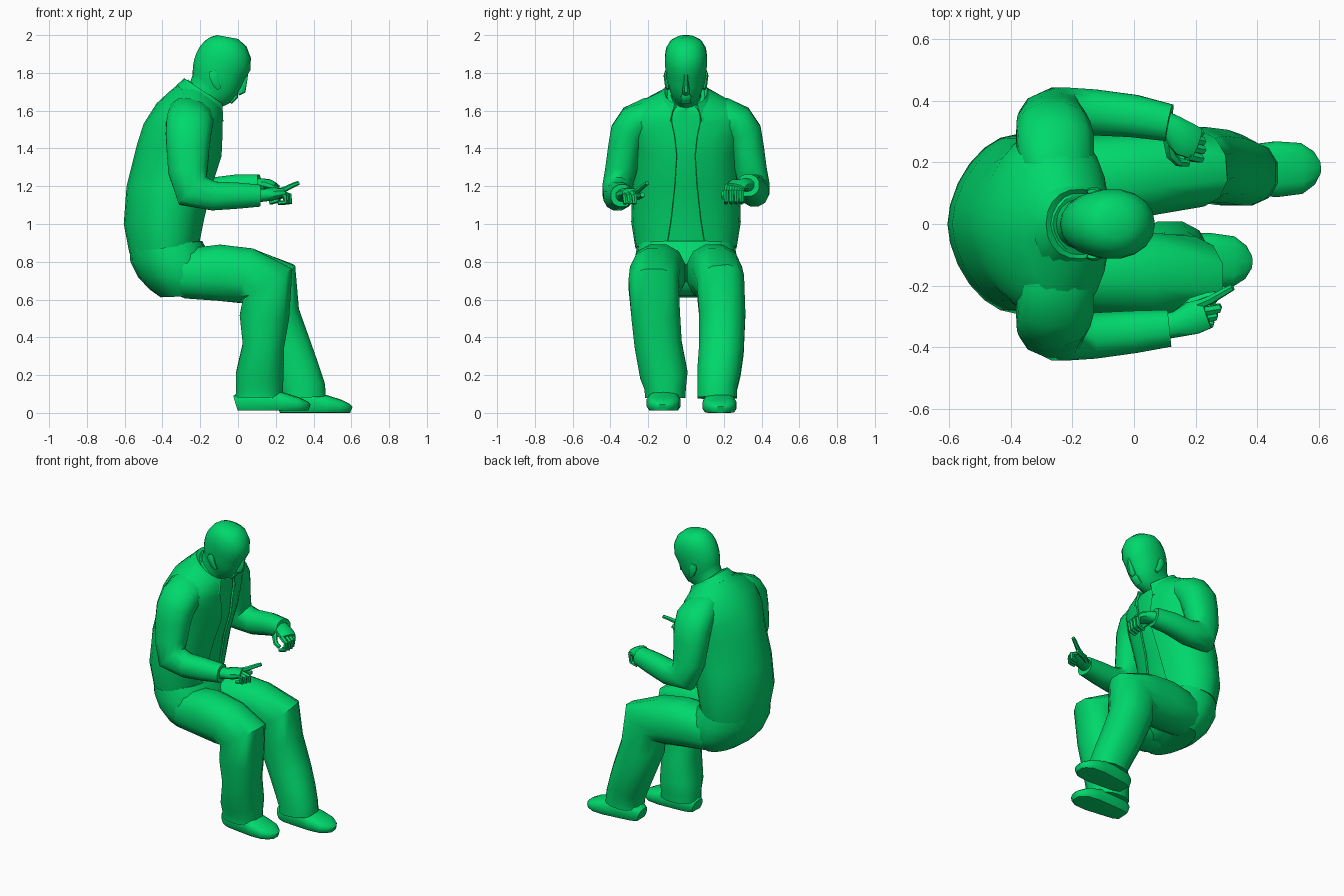
import bpy, bmesh, math
from mathutils import Vector

green = bpy.data.materials.new("green")
green.diffuse_color = (0.0, 0.69, 0.15, 1)


def skin(name, rings, closed=True, thick=0.0, angle=38):
    """Bridge a list of equal-length rings into one mesh object."""
    bm = bmesh.new()
    rows = [[bm.verts.new(p) for p in r] for r in rings]
    n = len(rows[0])
    for a, b in zip(rows, rows[1:]):
        for i in range(n if closed else n - 1):
            j = (i + 1) % n
            bm.faces.new((a[i], a[j], b[j], b[i]))
    if closed:
        bm.faces.new(rows[0])
        bm.faces.new(rows[-1])
    bmesh.ops.recalc_face_normals(bm, faces=bm.faces)
    if thick:
        bmesh.ops.solidify(bm, geom=bm.faces[:], thickness=thick)
    mesh = bpy.data.meshes.new(name)
    bm.to_mesh(mesh)
    bm.free()
    ob = bpy.data.objects.new(name, mesh)
    bpy.context.collection.objects.link(ob)
    mesh.materials.append(green)
    bpy.ops.object.select_all(action='DESELECT')
    ob.select_set(True)
    bpy.context.view_layer.objects.active = ob
    bpy.ops.object.shade_smooth_by_angle(angle=math.radians(angle))
    return ob


def power(v, e):
    return math.copysign(abs(v) ** e, v)


def tube(name, path, n=12, e=0.9, floor=None, angle=45):
    """Tube through (x, y, z, side radius, up radius) stations."""
    pts = [Vector(p[:3]) for p in path]
    rings = []
    for i, p in enumerate(path):
        a = (pts[i] - pts[max(i - 1, 0)]).normalized()
        b = (pts[min(i + 1, len(pts) - 1)] - pts[i]).normalized()
        t = (a + b).normalized()
        side = (Vector((0, 1, 0)) - t * t.y).normalized()
        up = t.cross(side)
        ring = []
        for k in range(n):
            w = 2 * math.pi * (k + 0.5) / n
            v = pts[i] + side * p[3] * power(math.cos(w), e) + up * p[4] * power(math.sin(w), e)
            if floor is not None:
                v.z = max(v.z, floor)
            ring.append(v)
        rings.append(ring)
    return skin(name, rings, angle=angle)


def slices(rows, n=20, e=0.9, back=None, inset=0.0, gaps=False):
    """Tilted slices (x back, z back, x front, z front, half width[, front gap])."""
    rings = []
    for r in rows:
        xb, zb, xf, zf, hw = r[:5]
        xb, xf, hw = xb + inset, xf - inset, hw - inset
        a0 = math.asin(min(1, (r[5] / hw) ** (1 / e))) if gaps else 0
        ring = []
        for k in range(n):
            w = a0 + (2 * math.pi - 2 * a0) * k / (n - 1 if gaps else n)
            q = back if back and math.cos(w) < 0 else e
            f = (1 + power(math.cos(w), q)) / 2
            ring.append((xb + (xf - xb) * f, hw * power(math.sin(w), q), zb + (zf - zb) * f))
        rings.append(ring)
    return rings


# open jacket over a closed shirt
torso = [(-.575, .845, -.195, .90, .268, .10), (-.605, 1.0, -.175, 1.02, .29, .08),
         (-.59, 1.2, -.135, 1.2, .285, .06), (-.535, 1.42, -.085, 1.36, .285, .05),
         (-.50, 1.53, -.08, 1.46, .31, .06), (-.43, 1.64, -.078, 1.53, .31, .075),
         (-.365, 1.70, -.078, 1.575, .25, .08), (-.285, 1.765, -.075, 1.61, .12, .06)]
skin("jacket", slices(torso, 23, back=1.15, gaps=True), closed=False, thick=0.012)
skin("shirt", slices(torso, back=1.15, inset=0.022))
collar = [(-.265, 1.755, -.085, 1.61, .10, .05), (-.285, 1.772, -.07, 1.63, .113, .06),
          (-.325, 1.735, -.062, 1.53, .16, .085)]
skin("collar", slices(collar, 17, gaps=True), closed=False, thick=0.012)

# head and neck
head = [(-.28, 1.66, -.11, 1.56, .085), (-.25, 1.76, -.105, 1.615, .08),
        (-.24, 1.79, -.075, 1.625, .08), (-.24, 1.81, -.038, 1.642, .088),
        (-.238, 1.84, -.005, 1.68, .10), (-.232, 1.87, .018, 1.72, .106),
        (-.22, 1.905, .036, 1.765, .111), (-.205, 1.935, .066, 1.815, .114),
        (-.178, 1.968, .068, 1.88, .107), (-.145, 1.99, .045, 1.94, .085),
        (-.11, 2.0, .0, 1.98, .045)]
skin("head", slices(head, 18, e=0.95), angle=50)
tube("nose", [(.045, 0, 1.80, .010, .010), (.03, 0, 1.755, .013, .020),
              (.018, 0, 1.708, .021, .026), (.0, 0, 1.69, .018, .014)], 8)
tube("mouth", [(-.005, 0, 1.69, .018, .006), (-.012, 0, 1.675, .03, .014),
               (-.024, 0, 1.658, .028, .010), (-.04, 0, 1.642, .03, .010)], 8)
for s, side in ((1, "left"), (-1, "right")):
    tube(side + "_ear", [(-.10, s * .096, 1.715, .008, .012), (-.115, s * .102, 1.74, .011, .02),
                         (-.13, s * .107, 1.785, .012, .026), (-.135, s * .105, 1.81, .007, .018)], 8)

# trousers
hips = [(-.575, .87, -.19, .91, .258), (-.57, .80, -.14, .82, .272),
        (-.53, .72, -.12, .72, .268), (-.47, .655, -.15, .66, .24), (-.41, .612, -.2, .62, .2)]
skin("trouser_seat", slices(hips, back=1.05, e=0.8))
legs = {"left": (1, [(.178, .182, .685, .13, .16), (.19, .192, .52, .126, .14),
                     (.265, .187, .33, .122, .132), (.31, .175, .22, .118, .126),
                     (.342, .165, .13, .108, .124), (.345, .165, .08, .108, .124)]),
        "right": (-1, [(.157, -.172, .682, .136, .158), (.14, -.16, .51, .133, .135),
                       (.135, -.147, .36, .129, .113), (.115, -.117, .2, .13, .13),
                       (.113, -.11, .13, .113, .128), (.112, -.11, .08, .11, .128)])}
for side, (s, shin) in legs.items():
    thigh = [(-.38, s * .125, .735, .10, .09), (-.28, s * .132, .737, .137, .135),
             (-.1, s * .147, .742, .147, .153), (.045, s * .163, .726, .138, .152)]
    tube(side + "_trouser_leg", thigh + shin, 12, 0.85)

# shoes: x from heel, half width, height
shoe = [(0, .05, .08), (.04, .07, .11), (.15, .082, .125), (.25, .092, .095),
        (.33, .084, .07), (.37, .055, .05), (.387, .025, .035)]
for side, x0, y0, y1, z0 in (("left", .212, .17, .182, .0), ("right", -.01, -.108, -.125, .012)):
    tube(side + "_shoe", [(x0 + x, y0 + (y1 - y0) * x / .39, z0 + h * .42, w, h * .58)
                          for x, w, h in shoe], 14, 0.75, floor=z0)

# sleeves, the left forearm held a little higher
for s, side, lift, yw in ((1, "left", .055, .328), (-1, "right", 0, .338)):
    tube(side + "_sleeve", [
        (-.23, s * .08, 1.61, .06, .09), (-.25, s * .19, 1.58, .088, .122),
        (-.255, s * .265, 1.54, .10, .128), (-.262, s * .305, 1.48, .10, .124),
        (-.265, s * .325, 1.40, .091, .117), (-.265, s * .345, 1.28, .086, .108),
        (-.24, s * .365, 1.175 + lift * .1, .081, .105),
        (-.13, s * .362, 1.148 + lift * .4, .077, .079),
        (.0, s * .35, 1.15 + lift * .8, .071, .071),
        (.115, s * yw, 1.15 + lift, .062, .06)], 12, angle=50)


def finger(name, pts, r=.016):
    tube(name, [(*p, r * (1 - .1 * i), r * (1 - .1 * i)) for i, p in enumerate(pts)], 6, 1)


# right hand, index finger pointing
tube("right_palm", [(.09, -.335, 1.15, .042, .037), (.14, -.325, 1.153, .044, .034),
                    (.19, -.305, 1.16, .056, .034), (.235, -.29, 1.165, .052, .024)], 10)
finger("right_index_finger", [(.21, -.262, 1.17), (.25, -.245, 1.185), (.29, -.222, 1.205), (.32, -.205, 1.217)])
for i, y in enumerate((-.285, -.31, -.333)):
    dx = -.012 * i
    finger(f"right_curled_finger_{i + 1}", [(.22 + dx, y, 1.165), (.272 + dx, y + .01, 1.15),
                                            (.275 + dx, y + .015, 1.115), (.235 + dx, y + .01, 1.112)], .017)
finger("right_thumb", [(.14, -.295, 1.15), (.19, -.252, 1.145), (.24, -.235, 1.15), (.265, -.23, 1.155)], .019)

# left hand, loosely closed
tube("left_palm", [(.09, .33, 1.205, .042, .038), (.125, .31, 1.207, .047, .035),
                   (.165, .275, 1.205, .059, .032), (.20, .26, 1.19, .055, .025)], 10)
for i, y in enumerate((.212, .24, .268, .294)):
    dx = .006 * (1.5 - abs(i - 1.5))
    finger(f"left_finger_{i + 1}", [(.175 + dx, y + .01, 1.2), (.215 + dx, y, 1.175),
                                    (.208 + dx, y, 1.125), (.165 + dx, y, 1.113)], .017)
finger("left_thumb", [(.11, .28, 1.2), (.12, .225, 1.185), (.145, .2, 1.16), (.175, .198, 1.14)], .019)
